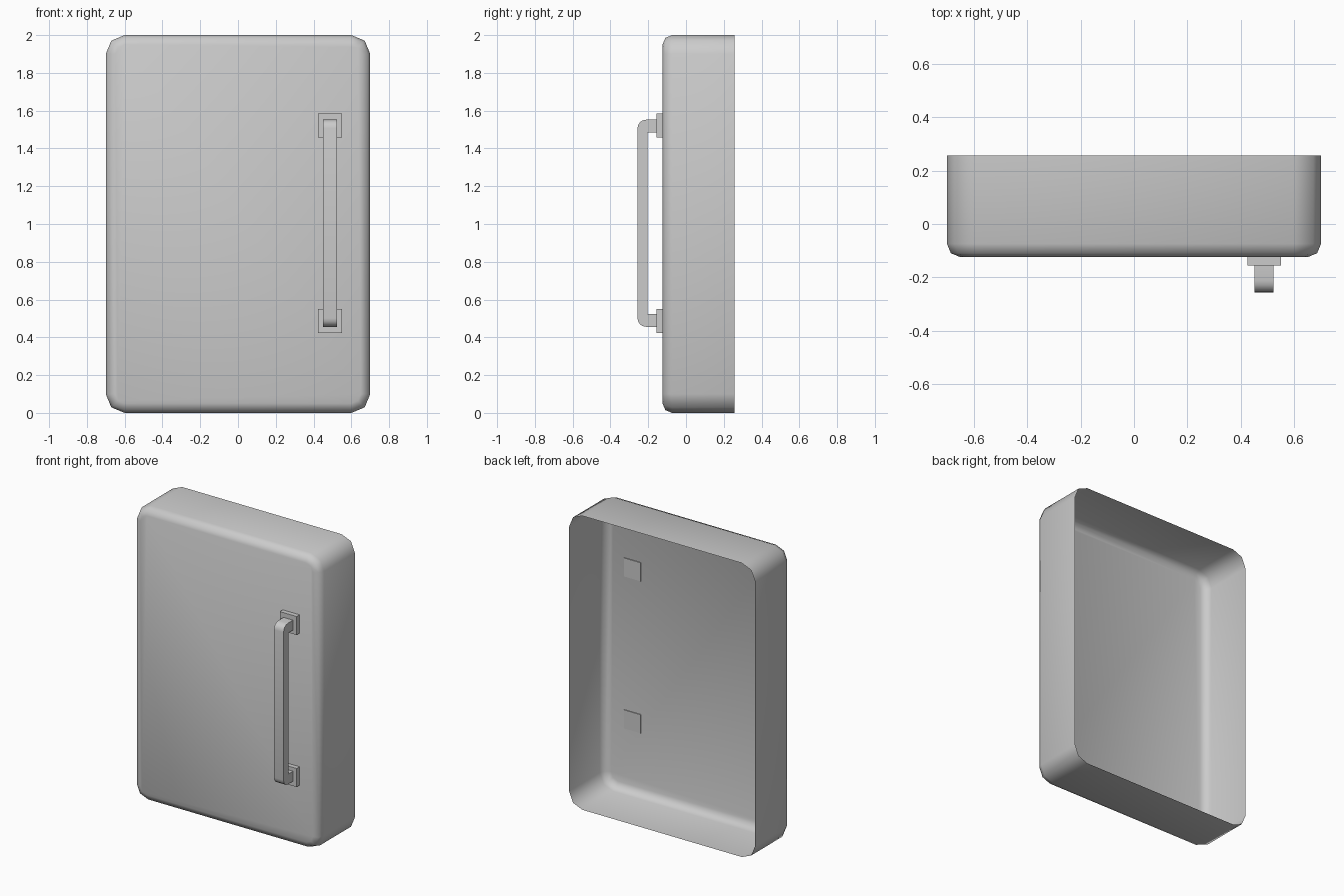
import bpy, bmesh, math
from mathutils import Vector

cube = bpy.data.objects.get("Cube")
if cube:
    bpy.data.objects.remove(cube, do_unlink=True)

grey = bpy.data.materials.new("light grey")
grey.use_nodes = True
COLOUR = (0.6, 0.6, 0.6, 1)
grey.diffuse_color = COLOUR
grey.node_tree.nodes["Principled BSDF"].inputs["Base Color"].default_value = COLOUR


def finish(name, bm, angle=None):
    """Turn a bmesh into a named object, smooth below the given angle."""
    bmesh.ops.recalc_face_normals(bm, faces=bm.faces)
    mesh = bpy.data.meshes.new(name)
    bm.to_mesh(mesh)
    bm.free()
    mesh.materials.append(grey)
    obj = bpy.data.objects.new(name, mesh)
    bpy.context.collection.objects.link(obj)
    if angle:
        bpy.ops.object.select_all(action='DESELECT')
        obj.select_set(True)
        bpy.context.view_layer.objects.active = obj
        bpy.ops.object.shade_smooth_by_angle(angle=math.radians(angle))
    return obj


def rounded_ring(bm, y, inset, segments=2):
    """Rounded rectangle outline of the door at depth y."""
    half_w, half_h, radius = 0.7 - inset, 1 - inset, 0.1 - inset
    ring = []
    for corner, (sx, sz) in enumerate([(1, 1), (-1, 1), (-1, -1), (1, -1)]):
        for i in range(segments + 1):
            a = math.pi / 2 * (corner + i / segments)
            ring.append(bm.verts.new((sx * (half_w - radius) + radius * math.cos(a), y,
                                      1 + sz * (half_h - radius) + radius * math.sin(a))))
    return ring


# Door: open-backed thin shell with a rounded front rim
FRONT, BACK, RIM = -0.124, 0.257, 0.05
bm = bmesh.new()
rings = [rounded_ring(bm, BACK, 0)]
for step in range(3):
    a = math.pi / 4 * step
    rings.append(rounded_ring(bm, FRONT + RIM * (1 - math.sin(a)), RIM * (1 - math.cos(a))))
for r0, r1 in zip(rings, rings[1:]):
    for i in range(len(r0)):
        j = (i + 1) % len(r0)
        bm.faces.new((r0[i], r0[j], r1[j], r1[i]))
bm.faces.new(rings[-1])
finish("door_shell", bm, 60)

# Handle mounting plates, passing just through the door skin
HANDLE_X = 0.487
for name, z in (("upper_handle_plate", 1.521), ("lower_handle_plate", 0.487)):
    bm = bmesh.new()
    bmesh.ops.create_cube(bm, size=1)
    bmesh.ops.scale(bm, vec=(0.126, 0.037, 0.126), verts=bm.verts)
    bmesh.ops.translate(bm, vec=(HANDLE_X, -0.137, z), verts=bm.verts)
    finish(name, bm)

# Handle: bracket profile with rounded outer corners, extruded sideways
OUT, ROOT, MID, HALF, R = -0.257, -0.15, 1.004, 0.548, 0.045
upper = [(ROOT, HALF)]
for i in range(5):
    a = math.pi / 2 * (1 + i / 4)
    upper.append((OUT + R + R * math.cos(a), HALF - R + R * math.sin(a)))
inner = [(-0.204, HALF - 0.068), (ROOT, HALF - 0.068)]
outline = upper + [(y, -z) for y, z in reversed(upper)]
outline += [(y, -z) for y, z in reversed(inner)] + inner
bm = bmesh.new()
face = bm.faces.new([bm.verts.new((HANDLE_X - 0.036, y, MID + z)) for y, z in outline])
ext = bmesh.ops.extrude_face_region(bm, geom=[face])
bmesh.ops.translate(bm, vec=Vector((0.072, 0, 0)),
                    verts=[v for v in ext["geom"] if isinstance(v, bmesh.types.BMVert)])
finish("handle", bm, 40)
